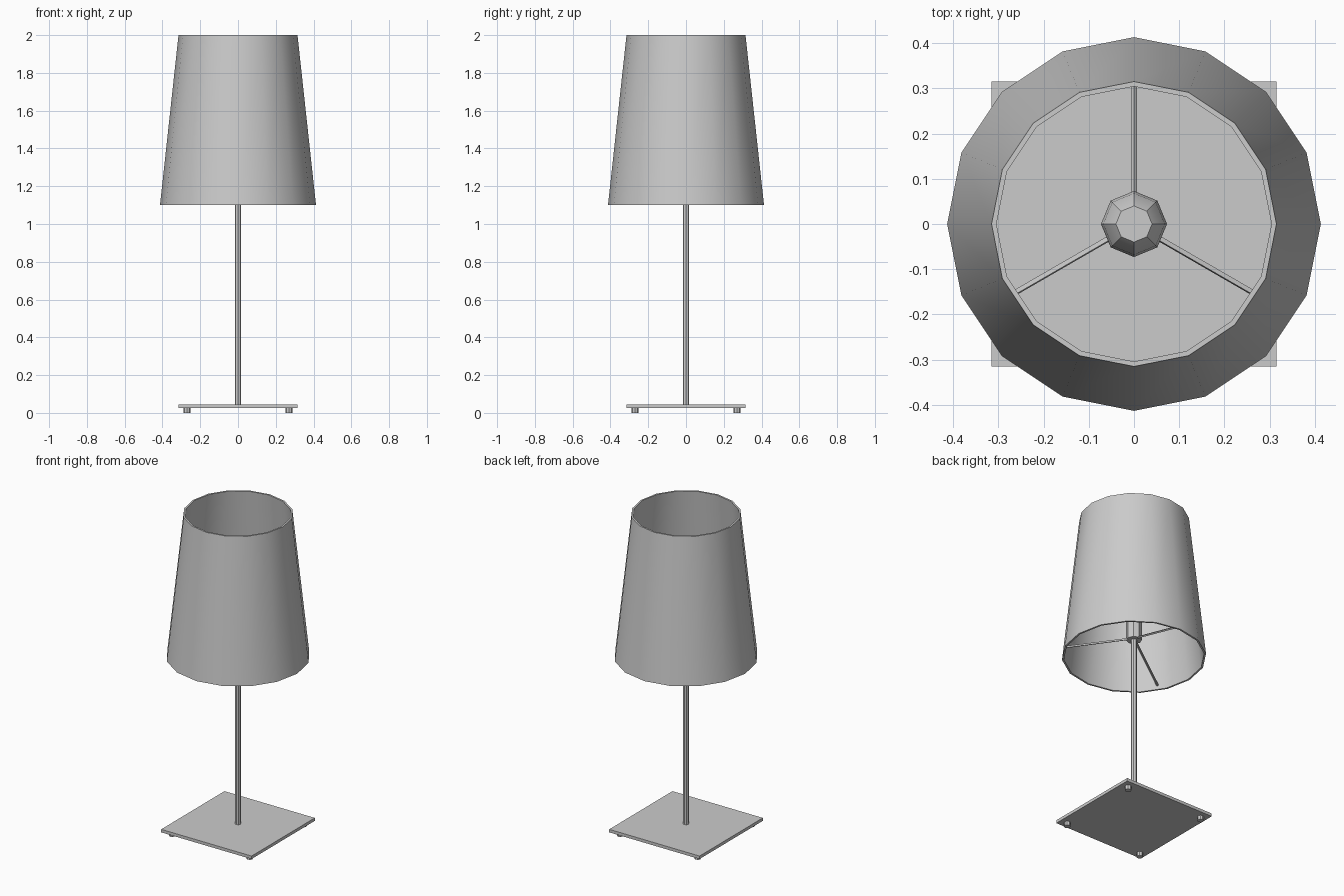
import bpy, bmesh, math
from mathutils import Vector

cube = bpy.data.objects.get("Cube")
if cube:
    bpy.data.objects.remove(cube, do_unlink=True)

grey = bpy.data.materials.new("plain_grey")
grey.use_nodes = True
grey.diffuse_color = (0.6, 0.6, 0.6, 1)
grey.node_tree.nodes["Principled BSDF"].inputs["Base Color"].default_value = (0.6, 0.6, 0.6, 1)


def finish(name, bm):
    """Turn a bmesh into a named, shaded object."""
    bmesh.ops.recalc_face_normals(bm, faces=bm.faces)
    mesh = bpy.data.meshes.new(name)
    bm.to_mesh(mesh)
    bm.free()
    mesh.materials.append(grey)
    obj = bpy.data.objects.new(name, mesh)
    bpy.context.collection.objects.link(obj)
    bpy.ops.object.select_all(action='DESELECT')
    obj.select_set(True)
    bpy.context.view_layer.objects.active = obj
    bpy.ops.object.shade_smooth_by_angle(angle=math.radians(30))
    return obj


def lathe(name, profile, sides, closed=False, centre=(0, 0)):
    """Spin (radius, height) points around z; open profiles get end caps."""
    bm = bmesh.new()
    rings = []
    for r, z in profile:
        angles = [2 * math.pi * i / sides for i in range(sides)]
        rings.append([bm.verts.new((centre[0] + r * math.cos(a),
                                    centre[1] + r * math.sin(a), z)) for a in angles])
    pairs = list(zip(rings, rings[1:]))
    if closed:
        pairs.append((rings[-1], rings[0]))
    else:
        bm.faces.new(rings[0])
        bm.faces.new(rings[-1])
    for low, high in pairs:
        for i in range(sides):
            j = (i + 1) % sides
            bm.faces.new((low[i], low[j], high[j], high[i]))
    return finish(name, bm)


def rod(name, start, end, radius):
    """Thin square bar between two points."""
    start, end = Vector(start), Vector(end)
    axis = end - start
    bm = bmesh.new()
    bmesh.ops.create_cone(bm, cap_ends=True, segments=4, radius1=radius,
                          radius2=radius, depth=axis.length)
    bmesh.ops.rotate(bm, verts=bm.verts,
                     matrix=Vector((0, 0, 1)).rotation_difference(axis).to_matrix())
    bmesh.ops.translate(bm, verts=bm.verts, vec=(start + end) / 2)
    return finish(name, bm)


# Square base plate
bm = bmesh.new()
bmesh.ops.create_cube(bm, size=1)
bmesh.ops.scale(bm, verts=bm.verts, vec=(0.63, 0.63, 0.019))
bmesh.ops.translate(bm, verts=bm.verts, vec=(0, 0, 0.035))
finish("base_plate", bm)

# Four little feet
for side, x in (("right", -0.27), ("left", 0.27)):
    for end, y in (("front", -0.27), ("back", 0.27)):
        lathe(f"{end}_{side}_foot", [(0.019, 0), (0.019, 0.027)], 8, centre=(x, y))

# Stem, socket and bulb
lathe("stem", [(0.017, 0.04), (0.017, 1.23)], 8)
lathe("socket", [(0.045, 1.21), (0.045, 1.34)], 8)
lathe("bulb", [(0.043, 1.34), (0.068, 1.40), (0.073, 1.44),
               (0.068, 1.48), (0.04, 1.52)], 8)

# Three sloping spokes that carry the shade
for i in range(3):
    a = math.radians(90 + 120 * i)
    c, s = math.cos(a), math.sin(a)
    rod(f"shade_spoke_{i + 1}", (0.03 * c, 0.03 * s, 1.215),
        (0.395 * c, 0.395 * s, 1.125), 0.007)

# Hollow tapered shade
lathe("shade", [(0.413, 1.1), (0.315, 2.0), (0.304, 2.0), (0.402, 1.1)], 16, closed=True)
